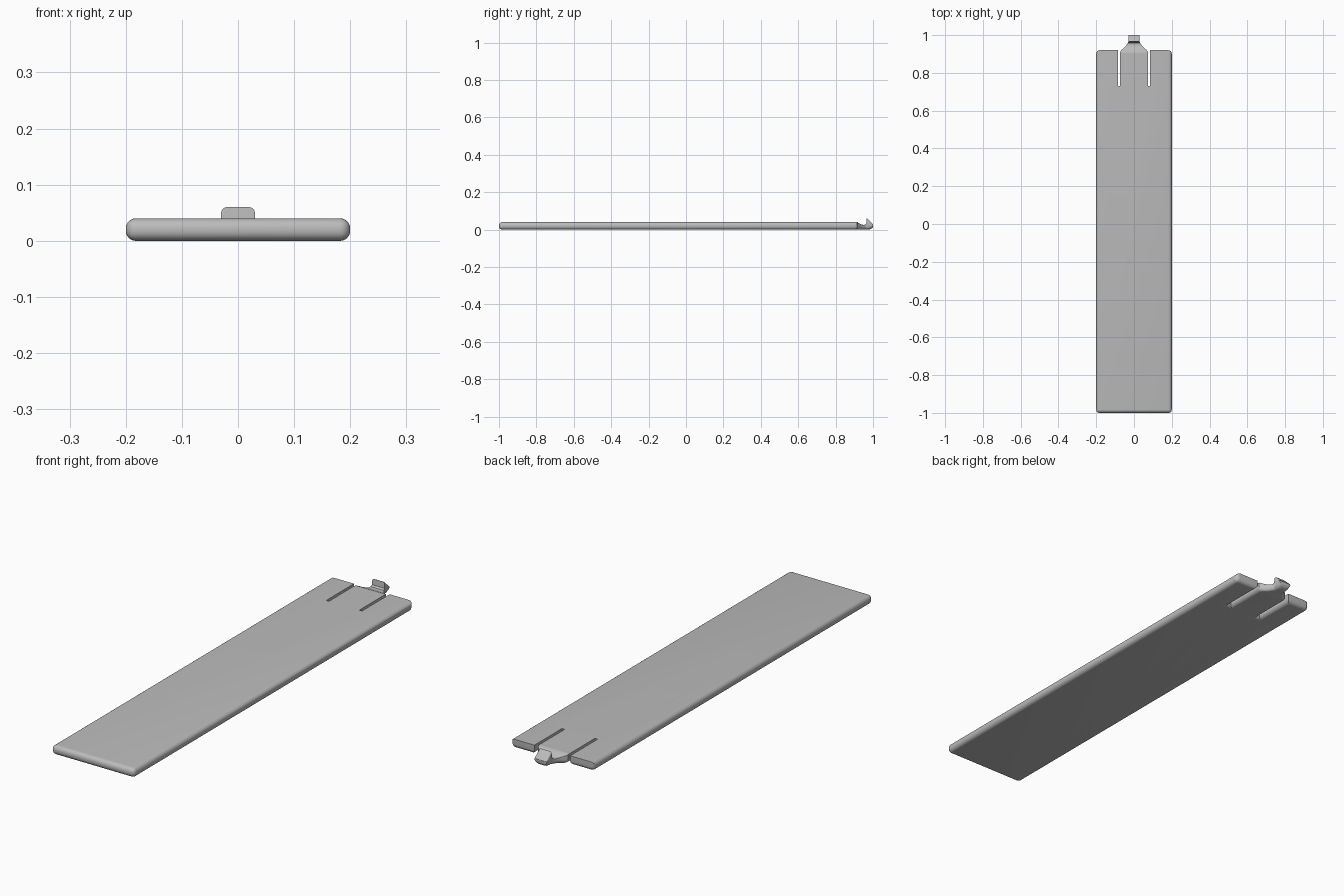
import bpy, bmesh
from math import sin, cos, pi

if "Cube" in bpy.data.objects:
    bpy.data.objects.remove(bpy.data.objects["Cube"], do_unlink=True)

HALF_W, BACK, THICK, R = 0.2, 0.92, 0.04, 0.018
SLOT_IN, SLOT_OUT, SLOT_END, STUB = 0.073, 0.086, 0.73, 0.905

grey = bpy.data.materials.new("plain grey")
grey.use_nodes = True
colour = (0.5, 0.5, 0.5, 1)
grey.diffuse_color = colour
grey.node_tree.nodes["Principled BSDF"].inputs["Base Color"].default_value = colour


def finish(name, bm):
    bmesh.ops.recalc_face_normals(bm, faces=bm.faces)
    mesh = bpy.data.meshes.new(name)
    bm.to_mesh(mesh)
    bm.free()
    obj = bpy.data.objects.new(name, mesh)
    bpy.context.collection.objects.link(obj)
    mesh.materials.append(grey)
    bpy.ops.object.select_all(action='DESELECT')
    obj.select_set(True)
    bpy.context.view_layer.objects.active = obj
    bpy.ops.object.shade_smooth_by_angle(angle=pi / 6)
    return obj


# Flat panel with two slots cut into the back edge
half = [(HALF_W, -1), (HALF_W, BACK), (SLOT_OUT, BACK), (SLOT_OUT, SLOT_END),
        (SLOT_IN, SLOT_END), (SLOT_IN, STUB)]
outline = half + [(-x, y) for x, y in reversed(half)]
bm = bmesh.new()
base = bm.faces.new([bm.verts.new((x, y, 0)) for x, y in outline])
top = bmesh.ops.extrude_face_region(bm, geom=[base])
bmesh.ops.translate(bm, vec=(0, 0, THICK),
                    verts=[v for v in top["geom"] if isinstance(v, bmesh.types.BMVert)])


def is_rounded(edge):
    a, b = (v.co for v in edge.verts)
    mid = (a + b) / 2
    on_outside = abs(mid.x) > HALF_W - 0.001 or mid.y < -0.999
    is_stub_end = abs(mid.x) < 0.001 and mid.y > 0
    return on_outside or (mid.z < 0.001 and not is_stub_end)


bmesh.ops.bevel(bm, geom=[e for e in bm.edges if is_rounded(e)], offset=R,
                segments=6, profile=0.5, affect='EDGES', clamp_overlap=False)
finish("panel", bm)


# Clip tongue: rounded cross-sections swept back to an upturned hook
def section(y, w, bottom, height, top_r):
    low_r = min(R, 0.8 * (height - bottom), 0.8 * w)
    points = []
    for cx, cz, r, start in ((w - low_r, bottom + low_r, low_r, -pi / 2),
                             (w - top_r, height - top_r, top_r, 0),
                             (top_r - w, height - top_r, top_r, pi / 2),
                             (low_r - w, bottom + low_r, low_r, pi)):
        for i in range(7):
            a = start + i * pi / 12
            points.append((cx + r * cos(a), y, cz + r * sin(a)))
    return points


# y, half width, bottom, top, top corner radius
stations = [
    (0.905, 0.073, 0, 0.04, 0.0003), (0.915, 0.072, 0, 0.038, 0.0003),
    (0.922, 0.066, 0, 0.035, 0.0003), (0.93, 0.055, 0, 0.031, 0.0003),
    (0.94, 0.045, 0, 0.027, 0.0003), (0.95, 0.038, 0, 0.025, 0.0003),
    (0.958, 0.033, 0, 0.027, 0.0003), (0.964, 0.03, 0, 0.034, 0.001),
    (0.966, 0.03, 0, 0.06, 0.01), (0.972, 0.03, 0, 0.057, 0.01),
    (0.985, 0.03, 0.002, 0.044, 0.008), (0.993, 0.03, 0.006, 0.036, 0.005),
    (0.998, 0.03, 0.011, 0.031, 0.003), (1.0, 0.03, 0.017, 0.028, 0.002)]
bm = bmesh.new()
rings = [[bm.verts.new(p) for p in section(*s)] for s in stations]
for r1, r2 in zip(rings, rings[1:]):
    for i in range(len(r1)):
        j = (i + 1) % len(r1)
        bm.faces.new((r1[i], r1[j], r2[j], r2[i]))
bm.faces.new(rings[0])
bm.faces.new(rings[-1])
finish("clip_tongue", bm)
